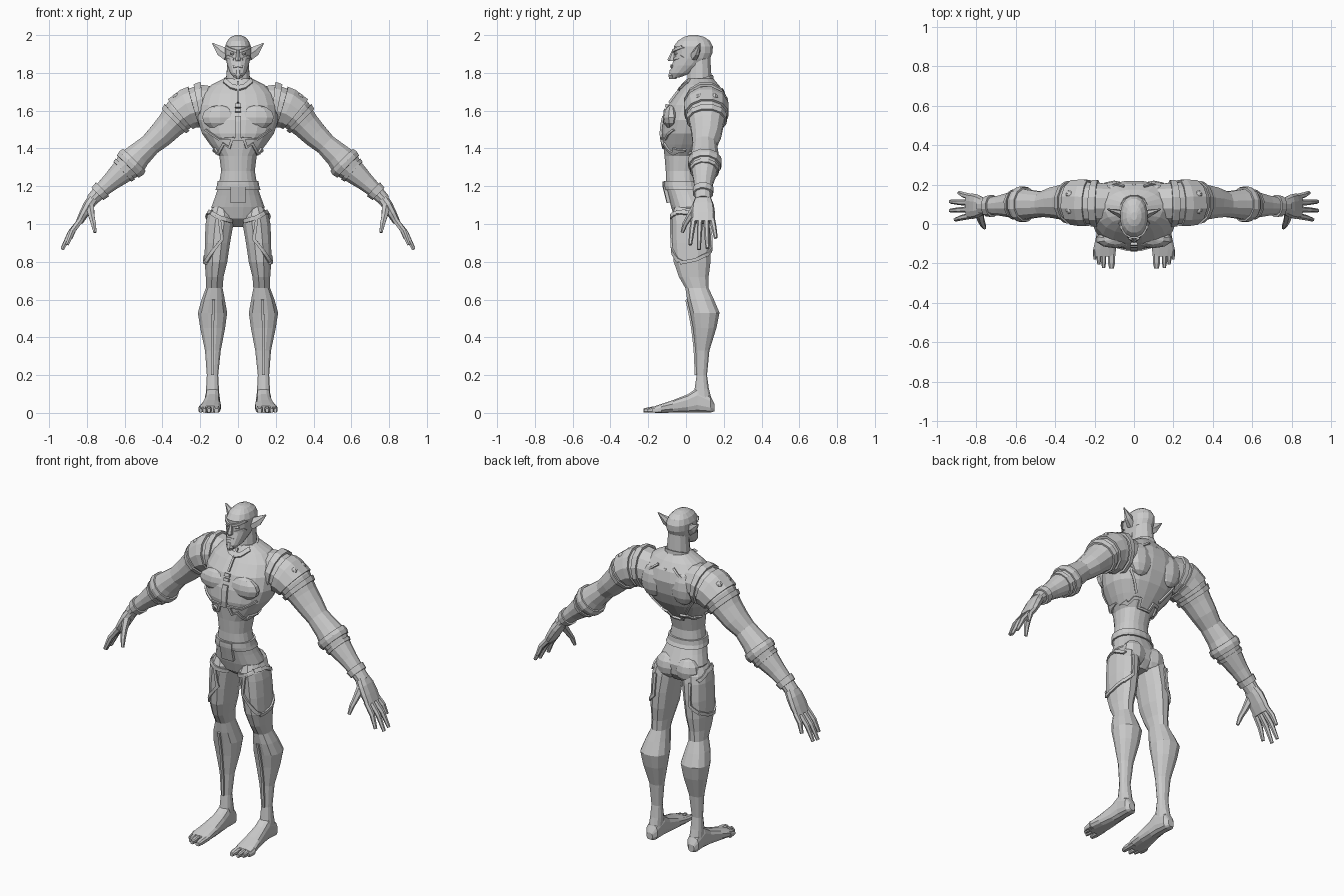
import bpy, bmesh, math
from mathutils import Vector
from mathutils.bvhtree import BVHTree

Y = Vector((0, 1, 0))


def make(name, verts, faces, mirror=False, thick=0):
    me = bpy.data.meshes.new(name)
    me.from_pydata([tuple(v) for v in verts], [], faces)
    bm = bmesh.new()
    bm.from_mesh(me)
    bmesh.ops.recalc_face_normals(bm, faces=bm.faces)
    bm.to_mesh(me)
    bm.free()
    ob = bpy.data.objects.new(name, me)
    bpy.context.collection.objects.link(ob)
    if thick:
        m = ob.modifiers.new("Thickness", 'SOLIDIFY')
        m.thickness, m.offset = thick, 0
    if mirror:
        m = ob.modifiers.new("Mirror", 'MIRROR')
        m.use_mirror_merge = False
    return ob


def loft(name, rings, n=12, p=2.0, mirror=False):
    """Skin superellipse rings (centre, half axis u, half axis v); returns a BVH."""
    verts, faces = [], []
    for c, u, v in rings:
        for i in range(n):
            a = 2 * math.pi * (i + 0.5) / n
            ca, sa = math.cos(a), math.sin(a)
            verts.append(c + u * math.copysign(abs(ca) ** (2 / p), ca)
                         + v * math.copysign(abs(sa) ** (2 / p), sa))
    for r in range(len(rings) - 1):
        for i in range(n):
            j = (i + 1) % n
            faces.append((r * n + i, r * n + j, r * n + n + j, r * n + n + i))
    faces += [tuple(range(n)), tuple(range(len(verts) - n, len(verts)))]
    make(name, verts, faces, mirror)
    return BVHTree.FromPolygons(verts, faces)


def vert(z, x0, x1, y0, y1, tilt=0):
    """Horizontal ring given by its extents."""
    return (Vector(((x0 + x1) / 2, (y0 + y1) / 2, z)), Vector(((x1 - x0) / 2, 0, 0)),
            Vector((0, (y1 - y0) / 2, tilt)))


def mid(z, hx, y0, y1, tilt=0):
    return vert(z, -hx, hx, y0, y1, tilt)


def deep(y, x0, x1, z0, z1):
    """Ring facing along y."""
    return (Vector(((x0 + x1) / 2, y, (z0 + z1) / 2)), Vector(((x1 - x0) / 2, 0, 0)),
            Vector((0, 0, (z1 - z0) / 2)))


def limb(pts):
    """Rings across a path of (x, y, z, radius, depth radius)."""
    cs, out = [Vector(q[:3]) for q in pts], []
    for i, q in enumerate(pts):
        t = (cs[min(i + 1, len(cs) - 1)] - cs[max(i - 1, 0)]).normalized()
        out.append((cs[i], t.cross(Y).normalized() * q[3], (Y - t * t.y).normalized() * q[4]))
    return out


def band(name, rings, t0, t1, off, n=12, p=2.0, mirror=False):
    """Raised band around a loft between ring parameters t0 and t1."""
    ts = [t0] + [k for k in range(len(rings)) if t0 < k < t1] + [t1]
    out = []
    for t in ts:
        i = min(int(t), len(rings) - 2)
        c, u, v = (a.lerp(b, t - i) for a, b in zip(rings[i], rings[i + 1]))
        out.append((c, u + u.normalized() * off, v + v.normalized() * off))
    loft(name, out, n, p, mirror)


def strip(name, pts, width, bvh, side='front', mirror=True, thick=0.02):
    """Flat trim laid on a surface along a 2D polyline."""
    P = [Vector(q) for q in pts]
    org, d = {'front': (lambda q: (q.x, -1, q.y), (0, 1, 0)),
              'back': (lambda q: (q.x, 1, q.y), (0, -1, 0)),
              'outer': (lambda q: (1, q.x, q.y), (-1, 0, 0))}[side]
    rows = []
    for i, q in enumerate(P):
        t = (P[min(i + 1, len(P) - 1)] - P[max(i - 1, 0)]).normalized()
        nrm = Vector((-t.y, t.x)) * width / 2
        rows.append((q - nrm, q, q + nrm))
    verts, faces = [], []
    for a, b in zip(rows, rows[1:]):
        for s in range(4):
            verts += [x.lerp(y, s / 4) for x, y in zip(a, b)]
    verts += list(rows[-1])
    hits = []
    for q in verts:
        o = Vector(org(q))
        hits.append(bvh.ray_cast(o, Vector(d))[0] or bvh.find_nearest(o + Vector(d))[0])
    for k in range(0, len(verts) - 3, 3):
        faces += [(k, k + 1, k + 4, k + 3), (k + 1, k + 2, k + 5, k + 4)]
    make(name, hits, faces, mirror, thick)


def blob(name, c, r, mirror=True, seg=10):
    rings = []
    for k in range(7):
        a = math.pi * (k + 0.25) / 6.5
        s = math.sin(a)
        rings.append((Vector(c) - Vector((0, 0, r[2] * math.cos(a))),
                      Vector((r[0] * s, 0, 0)), Vector((0, r[1] * s, 0))))
    loft(name, rings, seg, 2, mirror)


# torso and pelvis
body = [mid(*q) for q in (
    (.985, .05, 0, .08), (1.03, .12, -.06, .115), (1.09, .142, -.08, .12), (1.15, .12, -.095, .09),
    (1.2, .104, -.108, .065), (1.28, .09, -.108, .058), (1.36, .1, -.115, .08),
    (1.42, .15, -.122, .13), (1.48, .193, -.13, .175), (1.55, .215, -.122, .205),
    (1.63, .212, -.095, .22), (1.69, .19, -.05, .205), (1.735, .145, -.012, .175), (1.77, .075, .01, .145))]
B = loft("torso", body, 20, 2.3)
band("belt", body, 3.6, 4.35, .01, 20, 2.3)
blob("chest_muscle", (.095, -.078, 1.565), (.1, .045, .065))
blob("buttock", (.065, .075, 1.06), (.075, .058, .075))
blob("shoulder_blade", (.1, .17, 1.6), (.08, .05, .1))
strip("belt_buckle", [(0, 1.225), (0, 1.17), (0, 1.115)], .075, B, mirror=False, thick=.035)
strip("chest_centre_seam", [(0, 1.75), (0, 1.64)], .012, B, mirror=False)
for z in (1.59, 1.615):
    strip("chest_clasp", [(0, z), (0, z + .016)], .034, B, mirror=False, thick=.03)
strip("sternum_strap", [(0, 1.57), (0, 1.45)], .034, B, mirror=False, thick=.024)
strip("chest_plate_border", [(0, 1.45), (.03, 1.45), (.045, 1.405), (.075, 1.425), (.1, 1.375), (.125, 1.40)],
      .016, B, thick=.022)
strip("rib_seam", [(.02, 1.455), (.1, 1.45), (.17, 1.5)], .01, B)
strip("back_plate_border", [(0, 1.36), (.035, 1.36), (.045, 1.40), (.08, 1.40), (.09, 1.375), (.11, 1.385)],
      .016, B, 'back', thick=.022)
strip("back_seam", [(.05, 1.71), (.12, 1.66), (.15, 1.52), (.08, 1.42)], .01, B, 'back')
blob("nape_stud", (0, .19, 1.69), (.015, .015, .015), False, 8)

# neck and collar
neck = [mid(1.69, .08, .01, .15, .01), mid(1.75, .067, .002, .138, .02), mid(1.87, .056, .01, .13, .02)]
loft("neck", neck, 12)
band("collar", neck, .3, 1.15, .01)
strip("collar_front", [(.07, 1.755), (.035, 1.725), (0, 1.715)], .022, B, thick=.025)

# head and face
head = [mid(*q) for q in (
    (1.775, .022, -.08, -.035), (1.8, .043, -.088, .03), (1.84, .058, -.076, .09),
    (1.875, .066, -.066, .128), (1.905, .069, -.064, .142), (1.94, .07, -.066, .144),
    (1.97, .058, -.045, .128), (1.99, .038, -.012, .098), (2.0, .015, .02, .06))]
H = loft("head", head, 16, 2.2)
loft("nose", [mid(1.862, .016, -.094, -.05), mid(1.872, .015, -.098, -.05), mid(1.92, .008, -.074, -.05)], 6)
strip("brow", [(.008, 1.915), (.035, 1.924), (.06, 1.938)], .014, H, thick=.02)
strip("cheekbone", [(.022, 1.872), (.058, 1.888)], .016, H, thick=.012)
blob("eye", (.03, -.052, 1.902), (.014, .014, .009), seg=8)
strip("lips", [(-.024, 1.832), (0, 1.837), (.024, 1.832)], .012, H, mirror=False, thick=.014)
loft("goatee", [mid(1.768, .012, -.09, -.05), mid(1.785, .025, -.096, -.04), mid(1.815, .022, -.088, -.04)], 8)
loft("ear", limb([(.055, .045, 1.893, .034, .024), (.09, .06, 1.915, .03, .016),
                  (.135, .075, 1.957, .003, .003)]), 6, mirror=True)

# arms
arm = limb([(.12, .105, 1.63, .1, .1), (.19, .105, 1.63, .113, .108), (.26, .107, 1.612, .1, .11),
            (.31, .11, 1.578, .094, .105), (.36, .11, 1.522, .078, .09), (.41, .108, 1.47, .07, .08),
            (.465, .1, 1.42, .06, .066), (.525, .1, 1.365, .07, .074), (.565, .1, 1.322, .083, .083),
            (.605, .098, 1.283, .068, .07), (.675, .093, 1.222, .05, .053), (.74, .09, 1.163, .038, .044),
            (.775, .09, 1.125, .034, .044)])
A = loft("arm", arm, 12, mirror=True)
band("armhole_ring", arm, .9, 1.3, .013, mirror=True)
band("shoulder_guard", arm, 1.6, 2.9, .012, mirror=True)
band("upper_arm_band", arm, 3.25, 3.6, .01, mirror=True)
band("elbow_cuff", arm, 7.6, 8.45, .009, mirror=True)
band("forearm_guard", arm, 8.8, 9.1, .007, mirror=True)
band("wrist_band", arm, 10.65, 11.1, .01, mirror=True)
for y in (.07, .15):
    blob("shoulder_stud", (.325, y, 1.672), (.022, .02, .02), seg=8)

# hands
loft("palm", limb([(.762, .09, 1.14, .03, .042), (.79, .09, 1.1, .03, .058), (.815, .09, 1.055, .026, .064),
                   (.84, .09, 1.01, .02, .062)]), 10, 2.6, True)
for k, (y0, y1, x1, z1) in enumerate(((.041, .022, .905, .89), (.074, .068, .93, .865),
                                      (.107, .113, .93, .872), (.138, .158, .885, .925))):
    a, b = Vector((.83, y0, 1.025)), Vector((x1, y1, z1))
    m = a.lerp(b, .5) + Vector((.008, 0, .006))
    loft("finger", limb([(*a, .017, .016), (*m, .016, .014), (*b, .01, .01)]), 6, mirror=True)
loft("thumb", limb([(.785, .06, 1.1, .025, .025), (.775, .02, 1.04, .018, .018), (.765, -.005, 1.0, .015, .014),
                    (.757, -.02, .955, .009, .009)]), 6, mirror=True)

# legs
leg = [vert(*q) for q in (
    (1.09, .05, .135, -.06, .09), (1.045, .02, .165, -.078, .12), (1.0, .022, .174, -.078, .128),
    (.9, .04, .178, -.076, .135), (.8, .055, .178, -.068, .133), (.72, .075, .172, -.04, .122),
    (.66, .08, .172, -.005, .122), (.6, .068, .195, .004, .15), (.53, .055, .215, .02, .18),
    (.45, .066, .202, .035, .163), (.33, .09, .176, .05, .125), (.2, .104, .166, .055, .112),
    (.13, .1, .17, .045, .122), (.06, .098, .174, .03, .14))]
L = loft("leg", leg, 12, 2.3, True)
strip("thigh_strap_front", [(.035, 1.015), (.1, 1.035), (.165, 1.07)], .022, L)
strip("thigh_plate_front", [(.1, 1.035), (.085, .92), (.13, .86), (.165, .8)], .016, L)
strip("thigh_plate_back", [(.115, 1.01), (.12, .88), (.165, .83)], .016, L, 'back')
strip("thigh_plate_lower", [(-.03, .795), (.05, .81), (.11, .84)], .018, L, 'outer')
strip("thigh_plate_upper", [(-.05, 1.06), (.03, 1.055), (.1, 1.02)], .018, L, 'outer')
strip("shin_ridge", [(.13, .6), (.135, .4), (.135, .2)], .014, L)

# feet
loft("foot", [deep(*q) for q in (
    (.15, .12, .158, .008, .05), (.13, .1, .174, 0, .09), (.06, .096, .174, 0, .135), (.01, .095, .178, 0, .1),
    (-.07, .09, .195, 0, .068), (-.13, .09, .208, 0, .048), (-.165, .094, .2, 0, .036))], 12, 2.8, True)
for x, r, y in ((.114, .02, -.225), (.154, .014, -.222), (.178, .013, -.205), (.198, .011, -.18)):
    loft("toe", [deep(-.13, x - r, x + r, 0, .04), deep(y + .03, x - r, x + r, 0, .032),
                 deep(y, x - r * .6, x + r * .6, .002, .024)], 8, 2.6, True)
